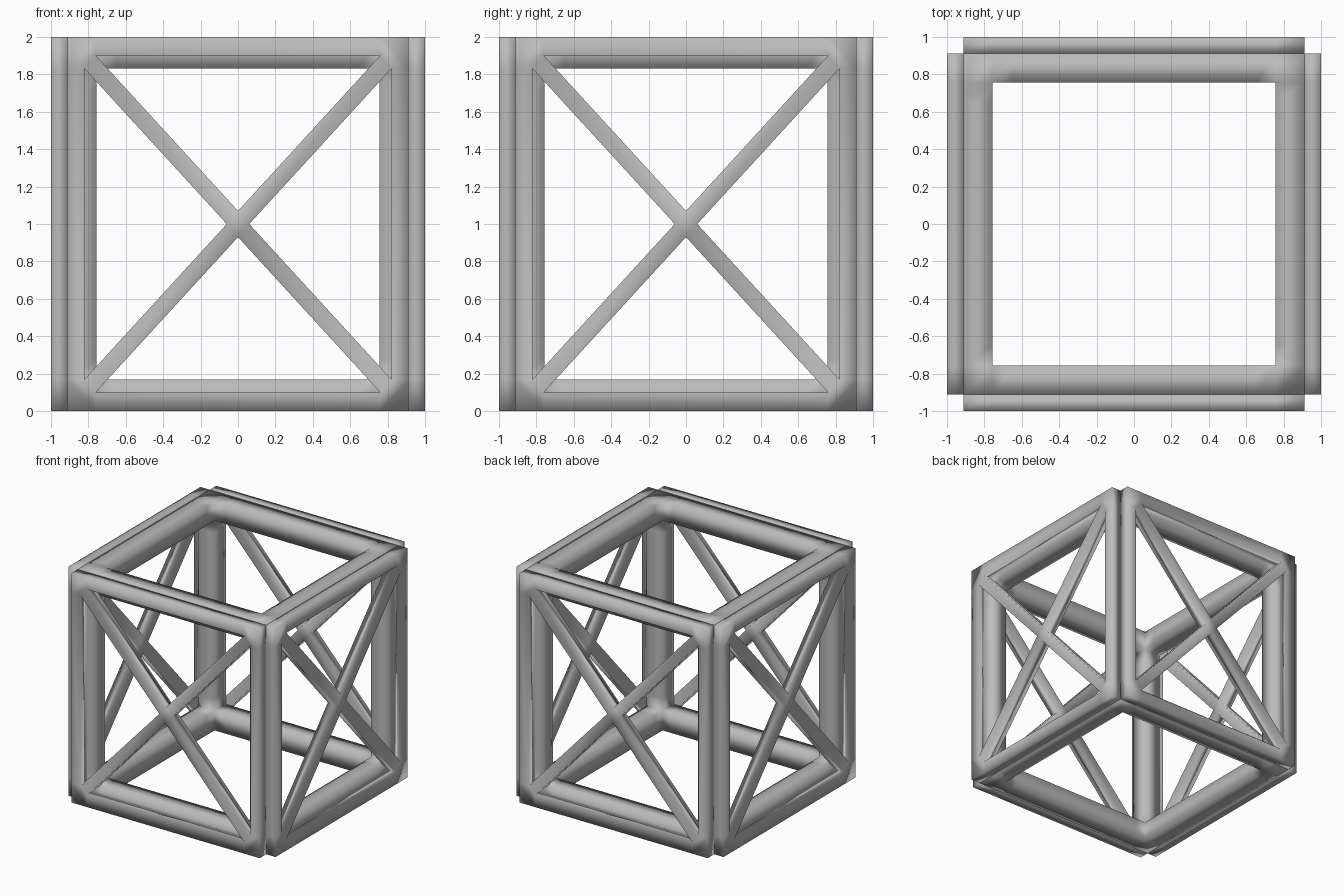
import bpy, bmesh, math
from itertools import product

if "Cube" in bpy.data.objects:
    bpy.data.objects.remove(bpy.data.objects["Cube"], do_unlink=True)

GREY = (0.5, 0.5, 0.5, 1)
steel = bpy.data.materials.new("steel_grey")
steel.use_nodes = True
steel.diffuse_color = GREY
steel.node_tree.nodes["Principled BSDF"].inputs["Base Color"].default_value = GREY


def mesh_from_faces(name, faces):
    """Weld a list of point loops into one smooth-shaded mesh."""
    bm = bmesh.new()
    for loop in faces:
        bm.faces.new([bm.verts.new(p) for p in loop])
    bmesh.ops.remove_doubles(bm, verts=bm.verts, dist=0.0005)
    bmesh.ops.recalc_face_normals(bm, faces=bm.faces)
    for f in bm.faces:
        f.smooth = True
    mesh = bpy.data.meshes.new(name)
    bm.to_mesh(mesh)
    bm.free()
    mesh.materials.append(steel)
    return mesh


def add_object(name, mesh):
    ob = bpy.data.objects.new(name, mesh)
    bpy.context.collection.objects.link(ob)
    return ob


# Inner cage: twelve square beams, with support loops near the corners
side = [-0.91, -0.755, -0.65, 0.65, 0.755, 0.91]
up = [0, 0.17, 0.28, 1.72, 1.83, 2]
axes = (side, side, up)


def filled(cell):
    return all(0 <= i <= 4 for i in cell) and sum(i in (0, 4) for i in cell) >= 2


cage_faces = []
for cell in product(range(5), repeat=3):
    if not filled(cell):
        continue
    for axis, step in product(range(3), (0, 1)):
        near = list(cell)
        near[axis] += 2 * step - 1
        if filled(near):
            continue
        u, v = [a for a in range(3) if a != axis]
        loop = []
        for du, dv in ((0, 0), (1, 0), (1, 1), (0, 1)):
            corner = list(cell)
            corner[axis] += step
            corner[u] += du
            corner[v] += dv
            loop.append([axes[a][corner[a]] for a in range(3)])
        cage_faces.append(loop)
add_object("inner_cage", mesh_from_faces("inner_cage", cage_faces))

# Side panel: flat rectangular frame with a flush cross brace
PLANE_Y = -0.955
C, P, A, B, Q = (0.91, 1), (0.76, 1), (0.76, 0.9), (0.82, 0.83), (0.91, 0.83)
tip_top, tip_side = (0, 0.07), (0.06, 0)


def place(points, sx=1, sz=1):
    return [(x * sx, PLANE_Y, 1 + z * sz) for x, z in points]


def flip(p, sx, sz):
    return (p[0] * sx, p[1] * sz)


panel_faces = [place([tip_top, tip_side, flip(tip_top, 1, -1), flip(tip_side, -1, 1)])]
for sx, sz in product((-1, 1), repeat=2):
    panel_faces.append(place([C, P, A, B, Q], sx, sz))           # corner
    panel_faces.append(place([A, B, tip_side, tip_top], sx, sz))  # brace arm
for s in (-1, 1):
    panel_faces.append(place([P, A, flip(A, -1, 1), flip(P, -1, 1)], 1, s))  # rail
    panel_faces.append(place([Q, B, flip(B, 1, -1), flip(Q, 1, -1)], s, 1))  # upright
panel_mesh = mesh_from_faces("braced_panel", panel_faces)

for i, where in enumerate(("front", "left", "back", "right")):
    panel = add_object(where + "_braced_panel", panel_mesh)
    panel.rotation_euler.z = i * math.pi / 2
    thick = panel.modifiers.new("thickness", 'SOLIDIFY')
    thick.thickness = 0.09
    thick.offset = 0
